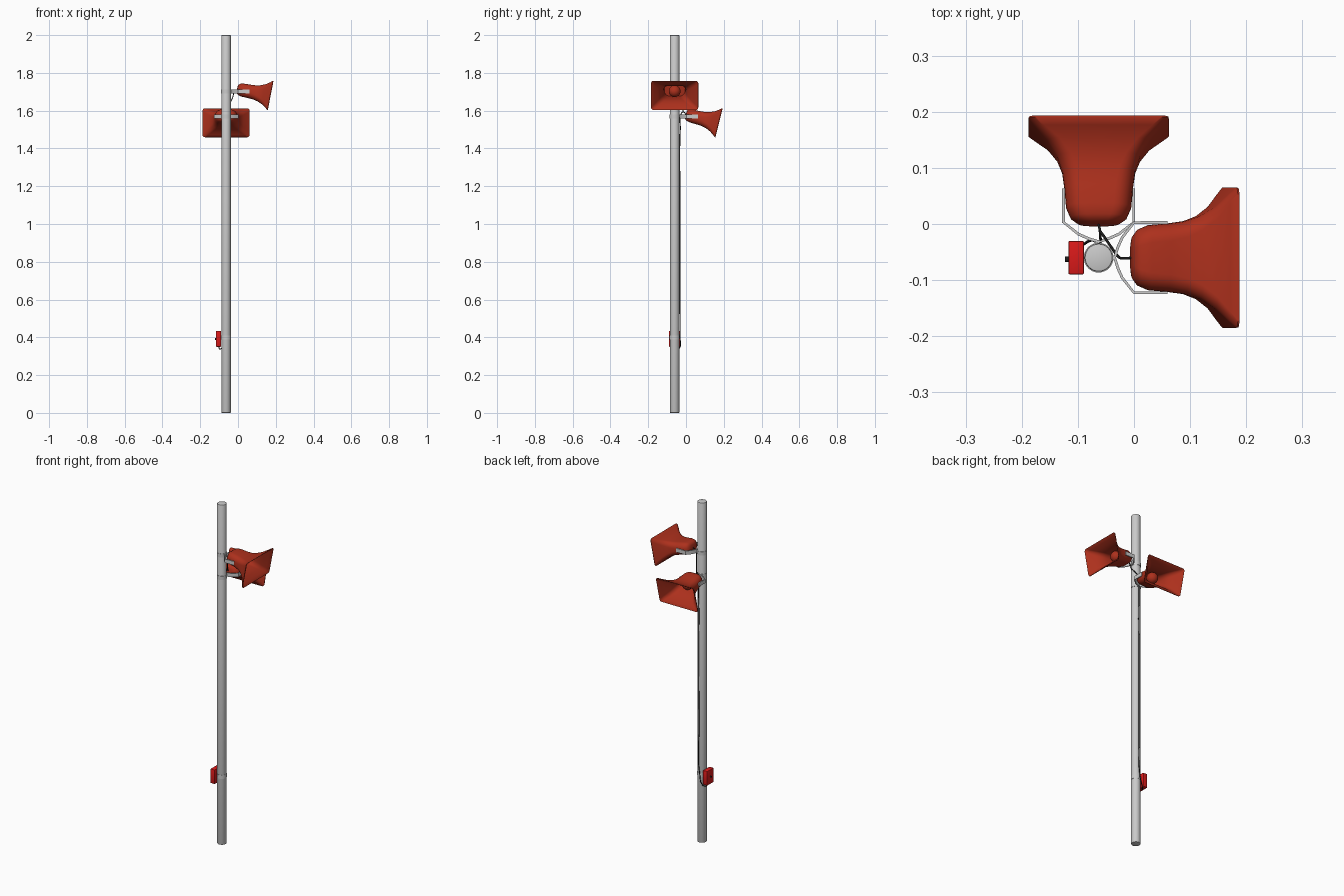
import bpy, bmesh, math
from mathutils import Matrix, Vector

if "Cube" in bpy.data.objects:
    bpy.data.objects.remove(bpy.data.objects["Cube"])

PX, PY = -0.063, -0.06          # pole centre


def material(name, color):
    m = bpy.data.materials.new(name)
    m.diffuse_color = color
    m.use_nodes = True
    m.node_tree.nodes["Principled BSDF"].inputs["Base Color"].default_value = m.diffuse_color
    return m


HORN_RED = material("horn_red", (0.42, 0.03, 0.012, 1))
BOX_RED = material("box_red", (0.7, 0.01, 0.01, 1))
BLACK = material("cable_black", (0.012, 0.012, 0.012, 1))


def finish(name, bm, mat=None, matrix=Matrix(), angle=40):
    bmesh.ops.recalc_face_normals(bm, faces=bm.faces)
    me = bpy.data.meshes.new(name)
    bm.to_mesh(me)
    bm.free()
    me.transform(matrix)
    if mat:
        me.materials.append(mat)
    ob = bpy.data.objects.new(name, me)
    bpy.context.collection.objects.link(ob)
    bpy.context.view_layer.objects.active = ob
    bpy.ops.object.select_all(action='DESELECT')
    ob.select_set(True)
    bpy.ops.object.shade_smooth_by_angle(angle=math.radians(angle))
    return ob


def cylinder(name, r, depth, matrix, mat=None, bevel=0, segs=32):
    bm = bmesh.new()
    bmesh.ops.create_cone(bm, cap_ends=True, segments=segs, radius1=r, radius2=r, depth=depth)
    if bevel:
        edges = [e for e in bm.edges if abs(e.verts[0].co.z - e.verts[1].co.z) < 1e-6]
        bmesh.ops.bevel(bm, geom=edges, offset=bevel, segments=2, affect='EDGES', profile=0.5)
    return finish(name, bm, mat, matrix)


def box(name, size, loc, mat=None, bevel=0.003):
    bm = bmesh.new()
    bmesh.ops.create_cube(bm, size=1, matrix=Matrix.Diagonal((*size, 1)))
    bmesh.ops.bevel(bm, geom=bm.edges[:], offset=bevel, segments=2, affect='EDGES', profile=0.5)
    return finish(name, bm, mat, Matrix.Translation(loc))


def cable(name, pts, r=0.0024):
    cu = bpy.data.curves.new(name, 'CURVE')
    cu.dimensions = '3D'
    cu.bevel_depth = r
    cu.bevel_resolution = 2
    cu.resolution_u = 6
    cu.use_fill_caps = True
    sp = cu.splines.new('BEZIER')
    sp.bezier_points.add(len(pts) - 1)
    for p, co in zip(sp.bezier_points, pts):
        p.co = co
        p.handle_left_type = p.handle_right_type = 'AUTO'
    cu.materials.append(BLACK)
    ob = bpy.data.objects.new(name, cu)
    bpy.context.collection.objects.link(ob)


def ring(bm, s, hw, hh, r):
    """Rounded rectangle across the horn axis at station s."""
    vs = []
    for k, (sy, sz) in enumerate(((1, 1), (-1, 1), (-1, -1), (1, -1))):
        for i in range(7):
            a = math.pi / 2 * (k + i / 6)
            vs.append(bm.verts.new((s, sy * (hw - r) + r * math.cos(a), sz * (hh - r) + r * math.sin(a))))
    return vs


# stations: along axis, half width, half height, corner radius
OUTER = [(-.066, .022, .014, .013), (-.063, .038, .024, .022), (-.054, .050, .031, .028),
         (-.035, .058, .035, .031), (0, .061, .036, .031), (.03, .065, .038, .028),
         (.055, .074, .044, .025), (.08, .091, .055, .021), (.10, .113, .069, .017),
         (.112, .125, .079, .014)]


def horn(name, matrix):
    bm = bmesh.new()
    inner = [(s, w - .003, h - .003, r - .002) for s, w, h, r in OUTER[3:]]
    inner[-1] = (.114, .122, .076, .012)
    loops = [ring(bm, *p) for p in OUTER + [(.115, .1245, .0785, .0135)] + inner[::-1]]
    for a, b in zip(loops, loops[1:]):
        for i in range(len(a)):
            j = (i + 1) % len(a)
            bm.faces.new((a[i], a[j], b[j], b[i]))
    bm.faces.new(loops[0])
    bm.faces.new(loops[-1])
    finish(name, bm, HORN_RED, matrix, 50)
    # rounded driver inside the throat
    bm = bmesh.new()
    bmesh.ops.create_uvsphere(bm, u_segments=24, v_segments=14, radius=.031)
    finish(name + "_driver", bm, HORN_RED, matrix @ Matrix.Translation((.012, 0, .003)))


def bracket(name, matrix):
    """Flat strap bent round the pole side and along both horn flanks."""
    half = [(.123, .0625), (.063, .0625), (.042, .036), (.034, .018)]
    pts = [Vector(p) for p in half + [(.0285, 0)] + [(u, -v) for u, v in half[::-1]]]
    t, h = .005, .011
    bm = bmesh.new()
    rows = []
    for i, p in enumerate(pts):
        d = (pts[min(i + 1, len(pts) - 1)] - pts[max(i - 1, 0)]).normalized()
        n = Vector((-d.y, d.x)) * t / 2
        rows.append([bm.verts.new((*q, z)) for q, z in
                     ((p + n, h), (p - n, h), (p - n, -h), (p + n, -h))])
    for a, b in zip(rows, rows[1:]):
        for i in range(4):
            j = (i + 1) % 4
            bm.faces.new((a[i], a[j], b[j], b[i]))
    bm.faces.new(rows[0])
    bm.faces.new(rows[-1])
    finish(name, bm, None, matrix, 30)


def at(z):
    return Matrix.Translation((PX, PY, z))


# pole
cylinder("pole", .025, 2, at(1), bevel=.003)

# two horns, one facing +x and one facing +y
for tag, z, drop, turn, tilt in (("upper", 1.702, 0, 0, 11), ("lower", 1.57, -.007, 90, 14)):
    frame = at(z) @ Matrix.Rotation(math.radians(turn), 4, 'Z')
    pivot = Matrix.Translation((.123, 0, drop)) @ Matrix.Rotation(math.radians(tilt), 4, 'Y')
    horn(tag + "_horn", frame @ pivot)
    bracket(tag + "_bracket", frame)
    cylinder(tag + "_clamp_band", .0265, .022, at(z))

# alarm box with knob and clamp band
box("control_box", (.028, .06, .084), (-.103, PY, .392), BOX_RED)
cylinder("box_clamp_band", .0265, .022, at(.40))
knob = Matrix.Translation((-.119, -.063, .392)) @ Matrix.Rotation(math.pi / 2, 4, 'Y')
cylinder("box_knob", .005, .008, knob, BLACK, segs=16)

# cables
cable("main_cable", [(-.100, -.055, .352), (-.098, -.045, .338), (-.085, -.033, .345),
                     (-.068, -.031, .40), (-.062, -.0325, .7), (-.061, -.031, 1.1),
                     (-.060, -.030, 1.5), (-.060, -.022, 1.59), (-.061, -.010, 1.592),
                     (-.063, -.002, 1.58)])
cable("upper_horn_cable", [(-.061, -.012, 1.59), (-.055, -.020, 1.61), (-.040, -.042, 1.645),
                           (-.028, -.058, 1.67), (-.018, -.061, 1.70), (.002, -.060, 1.712)])
